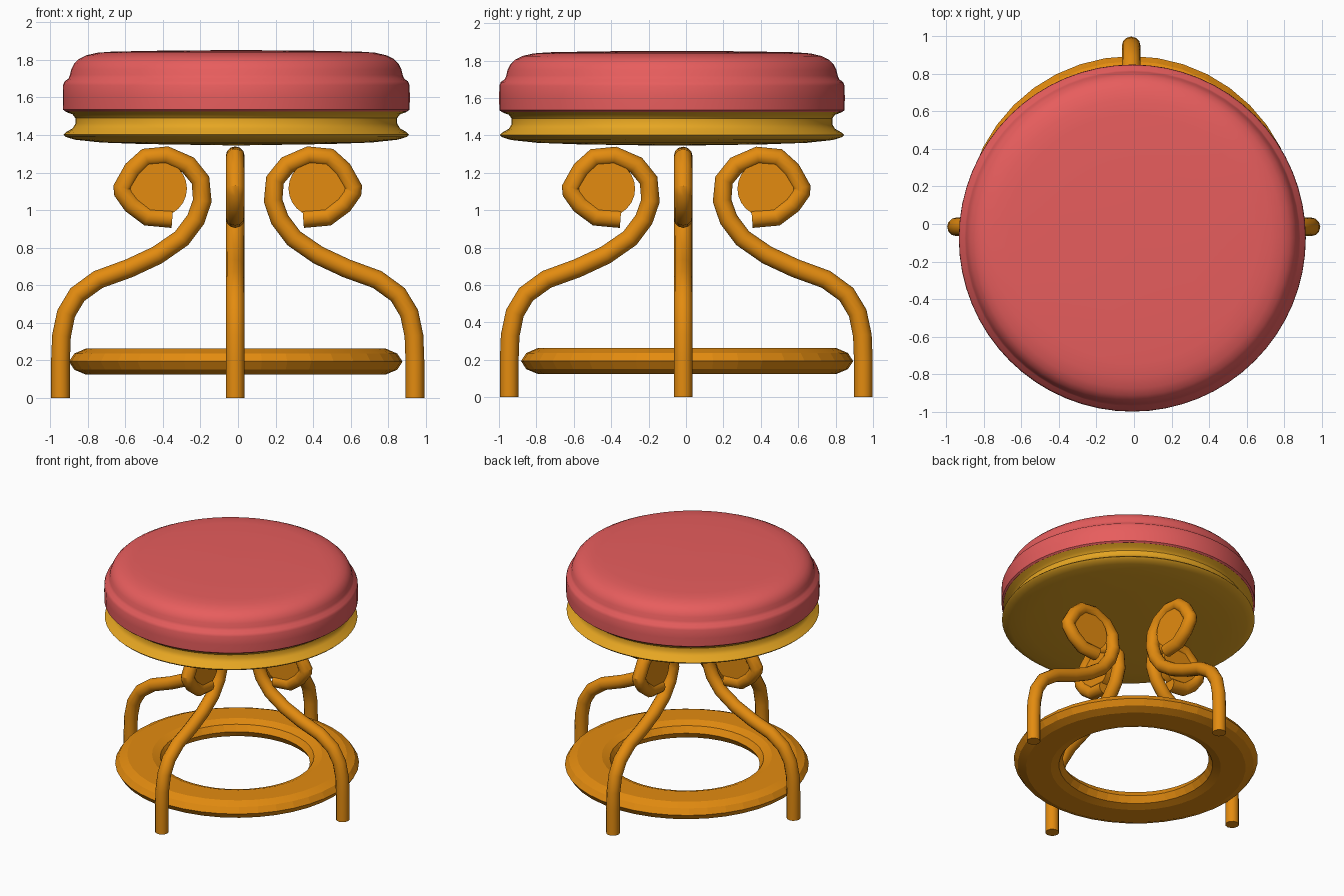
import bpy, math
from mathutils import Matrix, Vector

if "Cube" in bpy.data.objects:
    bpy.data.objects.remove(bpy.data.objects["Cube"])


def material(name, rgb):
    m = bpy.data.materials.new(name)
    m.diffuse_color = (*rgb, 1)
    m.use_nodes = True
    m.node_tree.nodes["Principled BSDF"].inputs["Base Color"].default_value = m.diffuse_color
    return m


RED = material("cushion_red", (0.80, 0.11, 0.11))
GOLD = material("base_gold", (0.79, 0.38, 0.016))
ORANGE = material("frame_orange", (0.77, 0.26, 0.005))


def finish(ob, mat, angle):
    ob.data.materials.clear()
    ob.data.materials.append(mat)
    bpy.ops.object.select_all(action='DESELECT')
    ob.select_set(True)
    bpy.context.view_layer.objects.active = ob
    bpy.ops.object.shade_smooth_by_angle(angle=math.radians(angle))


def lathe(name, profile, centre, mat, steps, closed=False, angle=35):
    """Spin an (r, z) profile, listed bottom to top on the outside, around z."""
    n = len(profile)
    verts, faces = [], []
    for i in range(steps):
        a = 2 * math.pi * i / steps
        verts += [(centre[0] + r * math.cos(a), centre[1] + r * math.sin(a), z)
                  for r, z in profile]
    for i in range(steps):
        j = (i + 1) % steps
        for k in range(n if closed else n - 1):
            l = (k + 1) % n
            faces.append((i * n + k, j * n + k, j * n + l, i * n + l))
    if not closed:
        faces.append([i * n for i in reversed(range(steps))])
        faces.append([i * n + n - 1 for i in range(steps)])
    me = bpy.data.meshes.new(name)
    me.from_pydata(verts, [], faces)
    ob = bpy.data.objects.new(name, me)
    bpy.context.collection.objects.link(ob)
    finish(ob, mat, angle)


# Padded cushion and grooved seat base
SEAT = (-0.009, -0.075)
lathe("cushion", [(0.86, 1.525), (0.91, 1.525), (0.923, 1.535), (0.924, 1.60), (0.923, 1.665),
                  (0.915, 1.685), (0.894, 1.70), (0.886, 1.72), (0.879, 1.75),
                  (0.864, 1.78), (0.838, 1.805), (0.80, 1.824), (0.74, 1.838),
                  (0.66, 1.844), (0.4, 1.849), (0.05, 1.852)], SEAT, RED, 64)
lathe("seat_base", [(0.05, 1.345), (0.5, 1.352), (0.72, 1.36), (0.86, 1.375),
                    (0.908, 1.39), (0.92, 1.402), (0.907, 1.415), (0.872, 1.435),
                    (0.857, 1.46), (0.857, 1.49), (0.872, 1.51), (0.905, 1.522),
                    (0.912, 1.528), (0.5, 1.53)], SEAT, GOLD, 64)

# Flat foot ring with bevelled rims
lathe("foot_ring", [(0.53, 0.193), (0.56, 0.145), (0.62, 0.125), (0.80, 0.125),
                    (0.86, 0.15), (0.888, 0.193), (0.86, 0.236), (0.80, 0.262),
                    (0.62, 0.262), (0.56, 0.24)],
      (-0.012, 0.006), ORANGE, 40, closed=True, angle=5)

# Four scrolled legs, each with a disc inside its scroll
PATH = [(0.945, 0), (0.945, 0.20), (0.94, 0.33), (0.915, 0.45), (0.855, 0.55),
        (0.745, 0.63), (0.58, 0.69), (0.43, 0.76), (0.30, 0.85), (0.225, 0.95),
        (0.19, 1.05), (0.20, 1.16), (0.265, 1.24), (0.38, 1.29), (0.49, 1.28),
        (0.56, 1.215), (0.615, 1.12), (0.612, 1.095), (0.565, 1.03), (0.48, 0.965),
        (0.35, 0.955)]


def leg(side, turn, offset):
    place = Matrix.Translation(offset) @ Matrix.Rotation(turn, 4, 'Z')
    cu = bpy.data.curves.new(side + "_leg", 'CURVE')
    cu.dimensions = '3D'
    cu.bevel_depth = 0.05
    cu.bevel_resolution = 4
    cu.use_fill_caps = True
    sp = cu.splines.new('POLY')
    sp.points.add(len(PATH) - 1)
    for p, (r, z) in zip(sp.points, PATH):
        p.co = (*(place @ Vector((r, 0, z))), 1)
    ob = bpy.data.objects.new(side + "_leg", cu)
    bpy.context.collection.objects.link(ob)
    bpy.ops.object.select_all(action='DESELECT')
    ob.select_set(True)
    bpy.context.view_layer.objects.active = ob
    bpy.ops.object.convert(target='MESH')
    finish(bpy.context.object, ORANGE, 31)

    bpy.ops.mesh.primitive_cylinder_add(vertices=24, radius=0.15, depth=0.06)
    disc = bpy.context.object
    disc.name = side + "_scroll_disc"
    disc.matrix_world = (place @ Matrix.Translation((0.422, 0, 1.115))
                         @ Matrix.Rotation(math.pi / 2, 4, 'X'))
    finish(disc, ORANGE, 35)


leg("right", 0, (-0.003, -0.015, 0))
leg("back", math.pi / 2, (-0.015, 0.003, 0))
leg("left", math.pi, (0, -0.015, 0))
leg("front", -math.pi / 2, (-0.015, 0, 0))
